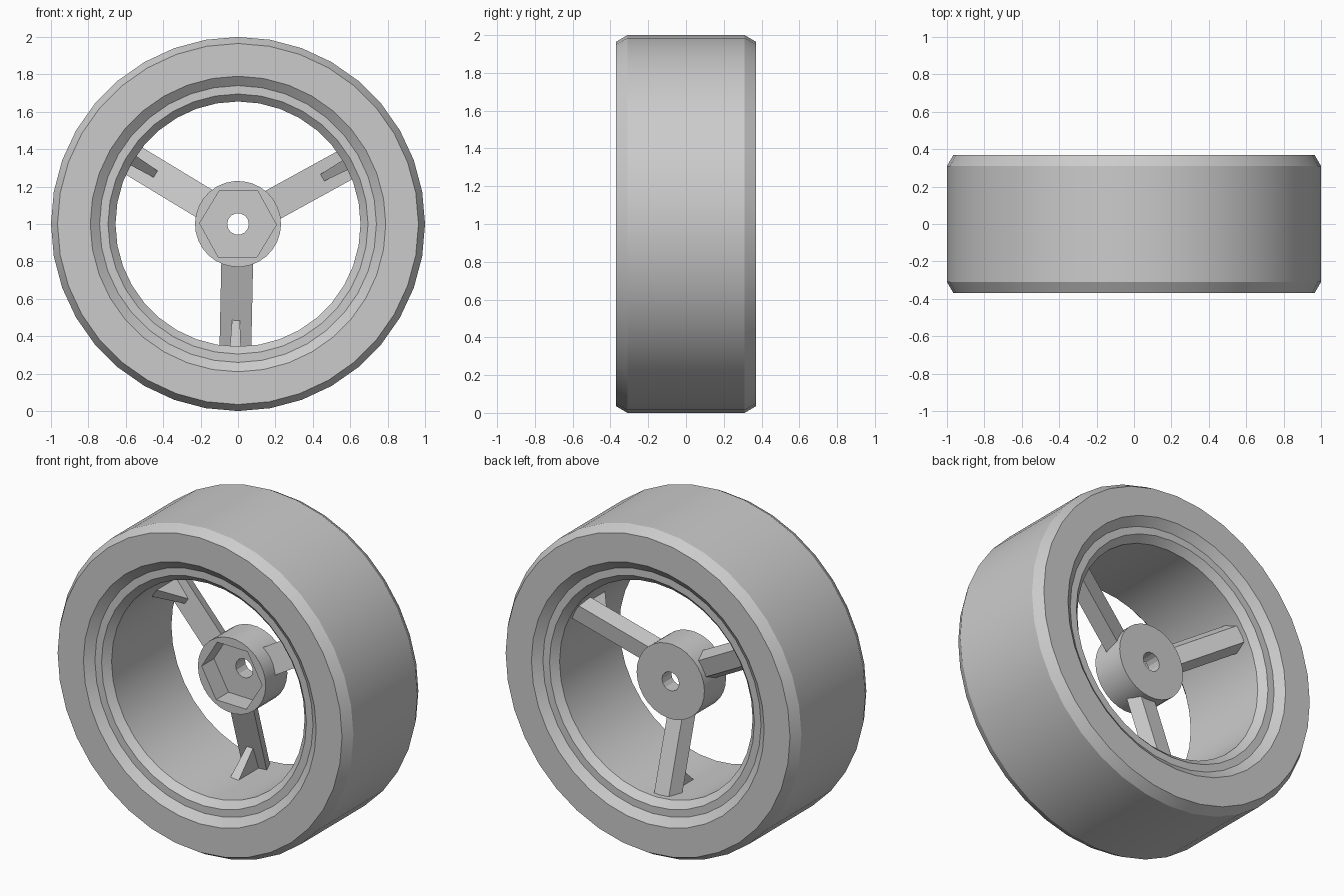
import bpy, bmesh, math
from mathutils import Matrix, Vector

cube = bpy.data.objects.get("Cube")
if cube:
    bpy.data.objects.remove(cube, do_unlink=True)

CENTRE = Matrix.Translation((0, 0, 1))
TWIST = math.radians(-1.2)   # slight turn of hub and spokes

grey = bpy.data.materials.new("plain_grey")
grey.use_nodes = True
colour = (0.6, 0.6, 0.6, 1)
grey.diffuse_color = colour
grey.node_tree.nodes["Principled BSDF"].inputs["Base Color"].default_value = colour


def finish(name, bm, matrix, smooth=True):
    bmesh.ops.recalc_face_normals(bm, faces=bm.faces)
    bm.transform(matrix)
    mesh = bpy.data.meshes.new(name)
    bm.to_mesh(mesh)
    bm.free()
    mesh.materials.append(grey)
    obj = bpy.data.objects.new(name, mesh)
    bpy.context.collection.objects.link(obj)
    if smooth:
        smooth_object(obj)
    return obj


def smooth_object(obj):
    bpy.ops.object.select_all(action='DESELECT')
    obj.select_set(True)
    bpy.context.view_layer.objects.active = obj
    bpy.ops.object.shade_smooth_by_angle(angle=math.radians(25))


def loft(name, first, second, matrix):
    """Solid between two matching outlines."""
    bm = bmesh.new()
    a = [bm.verts.new(p) for p in first]
    b = [bm.verts.new(p) for p in second]
    n = len(a)
    bm.faces.new(a)
    bm.faces.new(b)
    for i in range(n):
        j = (i + 1) % n
        bm.faces.new((a[i], a[j], b[j], b[i]))
    return finish(name, bm, matrix, smooth=False)


def ring(name, half_profile, sides=36):
    """Revolve (radius, y) points, mirrored front to back, about the axle."""
    profile = half_profile + [(r, -y) for r, y in reversed(half_profile)]
    bm = bmesh.new()
    rows = []
    for k in range(sides):
        a = math.tau * k / sides
        rows.append([bm.verts.new((r * math.cos(a), y, r * math.sin(a)))
                     for r, y in profile])
    n = len(profile)
    for k in range(sides):
        p, q = rows[k], rows[(k + 1) % sides]
        for i in range(n):
            j = (i + 1) % n
            bm.faces.new((p[i], p[j], q[j], q[i]))
    return finish(name, bm, CENTRE)


def disc(name, radius, y0, y1, sides):
    def outline(y):
        angles = [math.tau * k / sides + TWIST for k in range(sides)]
        return [(radius * math.cos(a), y, radius * math.sin(a)) for a in angles]
    return loft(name, outline(y0), outline(y1), CENTRE)


# Tyre and rim
ring("tyre", [(0.74, -0.33), (0.79, -0.37), (0.965, -0.37), (1.0, -0.31)])
ring("rim", [(0.74, -0.33), (0.695, -0.33), (0.655, -0.29)])

# Hub with hexagonal socket and round bore
hub = disc("hub", 0.23, -0.06, 0.15, 30)
cutters = [disc("socket_cutter", 0.205, -0.2, 0.06, 6),
           disc("bore_cutter", 0.058, -0.3, 0.3, 14)]
bpy.context.view_layer.objects.active = hub
for cutter in cutters:
    cutter.hide_render = True
    mod = hub.modifiers.new("cut", 'BOOLEAN')
    mod.operation = 'DIFFERENCE'
    mod.solver = 'EXACT'
    mod.object = cutter
    bpy.ops.object.modifier_apply(modifier=mod.name)
    bpy.data.objects.remove(cutter, do_unlink=True)
smooth_object(hub)


# Three backward-sloping spokes, each with a triangular gusset at the rim
def spoke_section(r, y):
    return [(r, y, -0.085), (r, y, 0.085), (r, y + 0.08, 0.05), (r, y + 0.08, -0.05)]


def gusset_side(t):
    return [(0.515, 0.13, 0.7 * t), (0.67, -0.03, t), (0.67, 0.2, t)]


for name, degrees in (("left", 30), ("right", 150), ("lower", 270)):
    turn = CENTRE @ Matrix.Rotation(-math.radians(degrees) - TWIST, 4, 'Y')
    loft(name + "_spoke", spoke_section(0.205, 0.03), spoke_section(0.675, 0.185), turn)
    loft(name + "_gusset", gusset_side(-0.03), gusset_side(0.03), turn)
